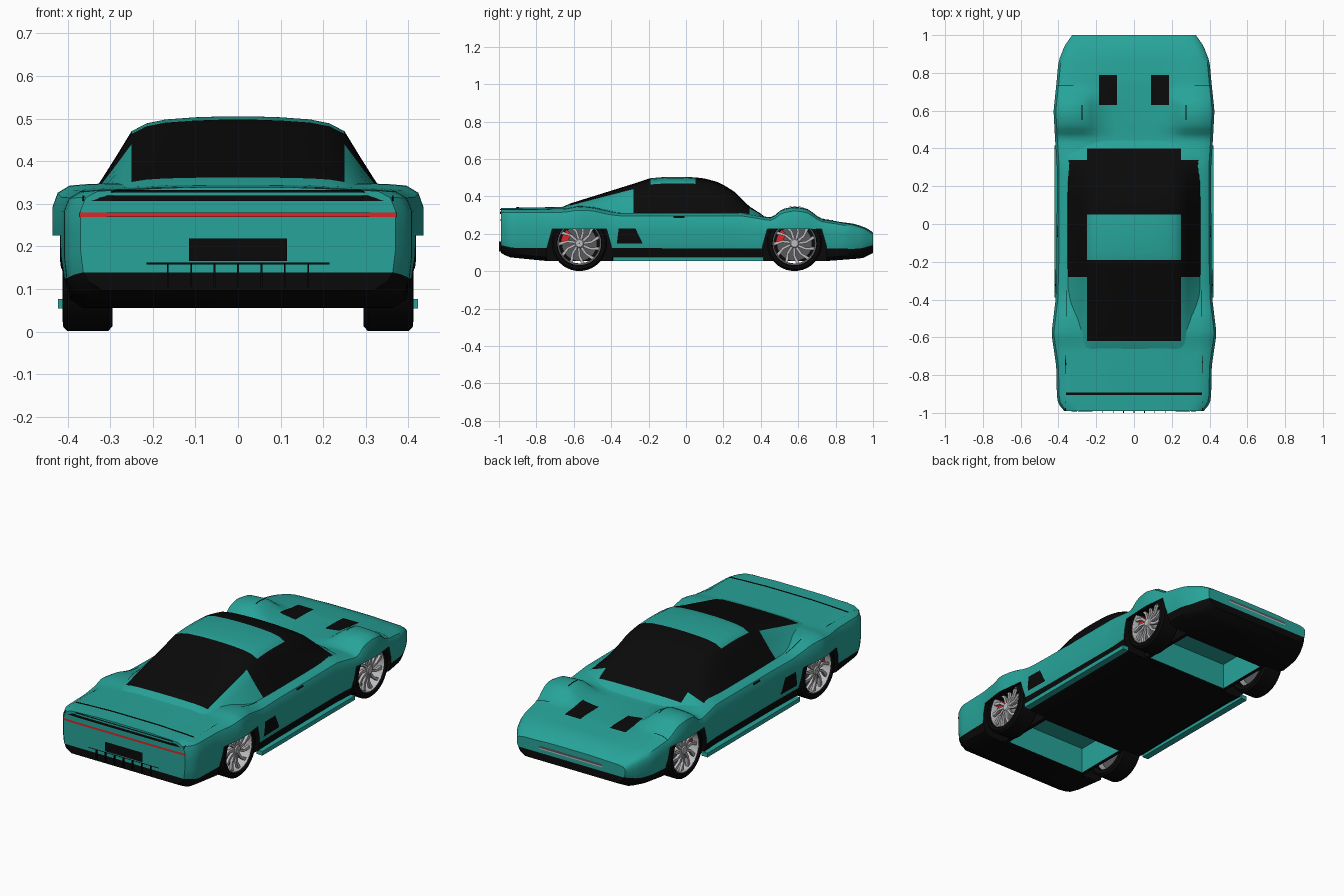
import bpy, bmesh, math
from mathutils import Vector
from mathutils.bvhtree import BVHTree

cube = bpy.data.objects.get("Cube")
if cube:
    bpy.data.objects.remove(cube, do_unlink=True)


def material(name, r, g, b):
    m = bpy.data.materials.new(name)
    m.use_nodes = True
    m.diffuse_color = (r, g, b, 1)
    m.node_tree.nodes["Principled BSDF"].inputs["Base Color"].default_value = (r, g, b, 1)
    return m


TEAL = material("teal paint", 0.02, 0.37, 0.32)
BLACK = material("black trim", 0.003, 0.003, 0.003)
RED = material("red", 0.72, 0.02, 0.02)
SILVER = material("silver", 0.5, 0.5, 0.52)
GREY = material("dark grey", 0.1, 0.1, 0.11)


def mesh(name, verts, faces, mats, idx=None, angle=None, recalc=True):
    me = bpy.data.meshes.new(name)
    me.from_pydata([tuple(v) for v in verts], [], faces)
    for m in mats:
        me.materials.append(m)
    if idx:
        me.polygons.foreach_set("material_index", idx)
    if recalc:
        bm = bmesh.new()
        bm.from_mesh(me)
        bmesh.ops.recalc_face_normals(bm, faces=bm.faces)
        bm.to_mesh(me)
        bm.free()
    ob = bpy.data.objects.new(name, me)
    bpy.context.collection.objects.link(ob)
    if angle:
        smooth(ob, angle)
    return ob


def smooth(ob, angle):
    bpy.ops.object.select_all(action='DESELECT')
    ob.select_set(True)
    bpy.context.view_layer.objects.active = ob
    bpy.ops.object.shade_smooth_by_angle(angle=math.radians(angle))


def curve(*pts, soft=0.015):
    """Rounded polyline through the points, as a function of y."""
    def lin(y):
        if y <= pts[0][0]:
            return pts[0][1]
        for (a, u), (b, v) in zip(pts, pts[1:]):
            if y <= b:
                return u + (v - u) * (y - a) / (b - a)
        return pts[-1][1]
    return lambda y: (lin(y - soft) + 2 * lin(y) + lin(y + soft)) / 4


def loft(name, ys, section, rule, angle=None):
    """Closed symmetric hull; section(y) lists right-half points bottom to top."""
    verts, faces, idx = [], [], []
    for y in ys:
        half = section(y)
        verts += [(x, y, z) for x, z in half] + [(-x, y, z) for x, z in reversed(half)]
    k = len(half)
    n = 2 * k

    def add(f, i):
        faces.append(f)
        idx.append(rule(i, sum((Vector(verts[v]) for v in f), Vector()) / 4))
    for j in range(len(ys) - 1):
        a, b = j * n, (j + 1) * n
        for i in range(n):
            i2 = (i + 1) % n
            add((a + i, a + i2, b + i2, b + i), min(i, n - 2 - i))
    for a in (0, (len(ys) - 1) * n):
        for i in range(k - 1):
            add((a + i, a + i + 1, a + n - 2 - i, a + n - 1 - i), i)
    return mesh(name, verts, faces, [TEAL, BLACK], idx, angle)


def prisms(name, polys, x0, x1, mats, index=0, angle=None):
    """Extrude (y, z) polygons along x."""
    verts, faces = [], []
    for p in polys:
        o, n = len(verts), len(p)
        verts += [(x, y, z) for x in (x0, x1) for y, z in p]
        faces += [tuple(range(o, o + n)), tuple(range(o + n, o + 2 * n))]
        faces += [(o + i, o + (i + 1) % n, o + n + (i + 1) % n, o + n + i) for i in range(n)]
    return mesh(name, verts, faces, mats, [index] * len(faces), angle)


def rect(y0, y1, z0, z1):
    return [(y0, z0), (y1, z0), (y1, z1), (y0, z1)]


# Lower body
width = curve((-.99, .365), (-.96, .398), (-.92, .408), (-.75, .412), (-.58, .437), (-.4, .415), (-.2, .41),
              (.3, .408), (.45, .418), (.6, .426), (.75, .41), (.86, .40), (.95, .365), (1, .325))
centre = curve((-.99, .338), (-.7, .343), (-.62, .345), (-.5, .32), (.35, .285), (.45, .275), (.75, .272),
               (.9, .254), (.97, .23), (1, .204))
fender = curve((-.99, .334), (-.7, .336), (-.65, .336), (-.58, .349), (-.5, .345), (-.42, .325), (-.36, .315),
               (.3, .315), (.38, .30), (.46, .285), (.51, .332), (.58, .346), (.65, .335), (.72, .281),
               (.8, .268), (.9, .25), (.97, .226), (1, .2))
base = curve((-.99, .1), (-.95, .075), (-.75, .055), (.76, .055), (.95, .07), (1, .1))
band = curve((-.99, .14), (-.93, .125), (.93, .12), (1, .14))


def body_section(y):
    w, zc, zf, zb, zk = width(y), centre(y), fender(y), base(y), band(y)
    side = [(0, .25), (0, .5), (0, .75), (.012, .9), (.04, .975), (.085, .992)]
    crown = [(.65, 0), (.54, .35), (.42, .85), (.25, 1)]
    return ([(w - .05, zb), (w - .018, zb + .02), (w - .006, zk)]
            + [(w - d, zk + (zf - zk) * t) for d, t in side]
            + [(w * f, zf + (zc - zf) * m) for f, m in crown])


body = loft("body", [-.99 + 1.99 * i / 80 for i in range(81)], body_section, lambda i, c: int(i < 2))

# Wheel wells and the open channels between them
AXLES = (-.57, .58)
wells = [[(a + dy, z) for dy, z in ((-.172, -.05), (.172, -.05), (.172, .13), (.145, .226),
                                    (-.145, .226), (-.172, .13))] for a in AXLES]
cutters = [prisms("well_cutter", wells, s * .27, s * .6, [TEAL, BLACK], 1) for s in (1, -1)]
cutters.append(prisms("channel_cutter", [rect(a - .15, a + .15, -.05, .2) for a in AXLES],
                      -.25, .25, [TEAL, BLACK]))
for c in cutters:
    c.hide_render = True
    mod = body.modifiers.new("cut", 'BOOLEAN')
    mod.operation, mod.solver, mod.object = 'DIFFERENCE', 'EXACT', c
    bpy.context.view_layer.objects.active = body
    bpy.ops.object.modifier_apply(modifier=mod.name)
    bpy.data.objects.remove(c, do_unlink=True)
smooth(body, 38)

# Cabin with dark glass, painted roof and rear buttresses
roof = curve((-.68, .335), (-.62, .362), (-.28, .468), (-.19, .498), (-.1, .505), (0, .505), (.05, .502),
             (.1, .496), (.18, .474), (.26, .425), (.34, .345), (.4, .308), (.46, .262), soft=.01)


def cabin_section(y):
    t = roof(y)
    b = min(.30, t - .03)
    prof = [(.36, 0), (.32, .28), (.285, .55), (.25, .83), (.215, .92), (.17, .965), (.1, .99), (.04, 1)]
    return [(x, b + (t - b) * f) for x, f in prof]


def cabin_colour(i, c):
    inner = i >= 3
    if -.19 < c.y < .05:
        return int(not inner)
    return int(-.28 < c.y < .34 or (inner and -.62 < c.y < .4))


loft("cabin", [-.68, -.65, -.62, -.55, -.48, -.41, -.34, -.28, -.235, -.19, -.15, -.1, -.03, .05, .08, .11, .14,
               .17, .2, .23, .26, .29, .32, .34, .37, .4, .43, .46], cabin_section, cabin_colour, 38)

# Painted details laid on the body
tree = BVHTree.FromPolygons([v.co for v in body.data.vertices], [tuple(p.vertices) for p in body.data.polygons])


def decal(name, mat, corners, direction, n=10):
    a, b, c, d = (Vector(p) for p in corners)
    ray = Vector(direction)
    verts = []
    for i in range(n + 1):
        for j in range(n + 1):
            u, v = i / n, j / n
            p = a.lerp(b, u).lerp(d.lerp(c, u), v)
            hit = tree.ray_cast(p - ray * 2, ray)[0]
            verts.append((hit or p) - ray * .004)
    m = n + 1
    faces = [(i * m + j, i * m + m + j, i * m + m + j + 1, i * m + j + 1) for i in range(n) for j in range(n)]
    if (b - a).cross(d - a).dot(ray) > 0:
        faces = [f[::-1] for f in faces]
    return mesh(name, verts, faces, [mat], recalc=False)


def end_decal(name, mat, x, z0, z1, facing):
    decal(name, mat, [(-x, 0, z0), (x, 0, z0), (x, 0, z1), (-x, 0, z1)], (0, facing, 0))


def top_decal(name, mat, x0, x1, y0, y1):
    decal(name, mat, [(x0, y0, 0), (x1, y0, 0), (x1, y1, 0), (x0, y1, 0)], (0, 0, -1))


end_decal("tail_light_bar", RED, .372, .269, .28, 1)
end_decal("tail_grille_stripe", BLACK, .365, .306, .319, 1)
end_decal("tail_upper_stripe", BLACK, .365, .327, .332, 1)
end_decal("rear_plate", BLACK, .115, .166, .218, 1)
end_decal("diffuser_top_line", BLACK, .215, .158, .162, 1)
end_decal("nose_slit", GREY, .19, .168, .18, -1)
end_decal("nose_slit_trim", SILVER, .19, .162, .168, -1)
top_decal("deck_line", BLACK, -.36, .36, -.905, -.893)
for side, s in (("left", 1), ("right", -1)):
    top_decal(side + "_hood_vent", BLACK, s * .09, s * .185, .63, .79)
    top_decal(side + "_lamp_line", BLACK, s * .273, s * .279, .55, .63)
    top_decal(side + "_hood_seam", BLACK, s * .32, s * .4, .732, .736)
    top_decal(side + "_haunch_line", BLACK, s * .357, s * .361, -.49, -.35)
    decal(side + "_side_vent", BLACK, [(0, -.37, .148), (0, -.232, .148), (0, -.27, .228), (0, -.36, .228)],
          (-s, 0, 0))
    decal(side + "_door_handle", BLACK, [(0, -.068, .284), (0, -.008, .284), (0, -.008, .294),
                                         (0, -.068, .294)], (-s, 0, 0))
    prisms(side + "_side_skirt", [rect(-.39, .415, .054, .077)], s * .385, s * .422, [TEAL])
for i in range(-3, 4):
    prisms("diffuser_fin", [rect(-1, -.96, .105, .16)], i * .055 - .002, i * .055 + .002, [BLACK])


# Wheels
def lathe(name, profile, y, s, mat, steps=40):
    verts = [(s * x, y + r * math.cos(t), .149 + r * math.sin(t))
             for t in (2 * math.pi * i / steps for i in range(steps)) for x, r in profile]
    k = len(profile)
    faces = [(i * k + j, i * k + j + 1, (i + 1) % steps * k + j + 1, (i + 1) % steps * k + j)
             for i in range(steps) for j in range(k - 1)]
    return mesh(name, verts, faces, [mat], angle=35)


def polar(y, r, t):
    return (y + r * math.cos(t), .149 + r * math.sin(t))


for end, y in zip(("rear", "front"), AXLES):
    for side, s in (("left", 1), ("right", -1)):
        n = end + "_" + side + "_"
        lathe(n + "tyre", [(.33, .11), (.295, .114), (.295, .137), (.305, .148), (.4, .148), (.41, .138),
                           (.412, .12), (.4, .116), (.33, .11)], y, s, BLACK)
        lathe(n + "rim", [(.3, .114), (.35, .107), (.395, .109), (.404, .113), (.402, .118), (.385, .119),
                          (.3, .118), (.3, .114)], y, s, SILVER)
        lathe(n + "brake_disc", [(.34, .001), (.34, .095), (.352, .095), (.352, .001)], y, s, GREY)
        lathe(n + "hub", [(.345, .03), (.392, .028), (.4, .02), (.4, .001)], y, s, SILVER, 20)
        spokes = []
        for i in range(11):
            t = 2 * math.pi * i / 11
            spokes.append([polar(y, .02, t - .35), polar(y, .065, t + .02), polar(y, .112, t + .24),
                           polar(y, .112, t + .4), polar(y, .065, t + .22), polar(y, .02, t + .35)])
        prisms(n + "spokes", spokes, s * .38, s * .395, [SILVER])
        arc = [2.3 + .15 * i for i in range(6)]
        caliper = [polar(y, .1, t) for t in arc] + [polar(y, .062, t) for t in reversed(arc)]
        prisms(n + "caliper", [caliper], s * .335, s * .376, [RED])
